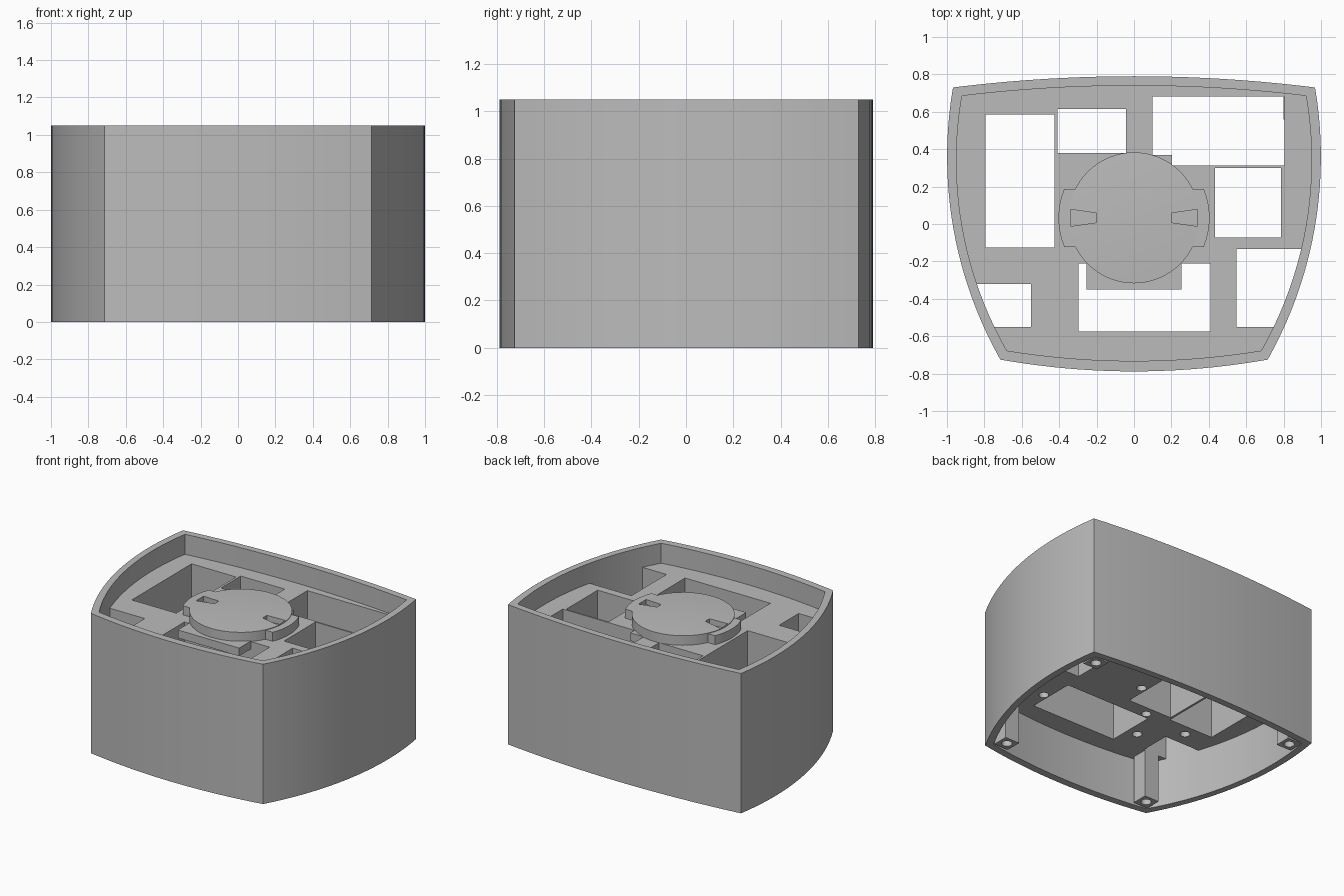
import bpy, bmesh, math
from mathutils import Vector

cube = bpy.data.objects.get("Cube")
if cube:
    bpy.data.objects.remove(cube, do_unlink=True)

grey = bpy.data.materials.new("light_grey")
grey.use_nodes = True
COLOUR = (0.5, 0.5, 0.5, 1)
grey.diffuse_color = COLOUR
grey.node_tree.nodes["Principled BSDF"].inputs["Base Color"].default_value = COLOUR

HEIGHT, DECK, UNDER = 1.05, 0.90, 0.36


def prism(name, points, z0, z1):
    """Extrude a plan outline from z0 to z1."""
    bm = bmesh.new()
    face = bm.faces.new([bm.verts.new((x, y, z0)) for x, y in points])
    top = bmesh.ops.extrude_face_region(bm, geom=[face])["geom"]
    moved = [v for v in top if isinstance(v, bmesh.types.BMVert)]
    bmesh.ops.translate(bm, verts=moved, vec=(0, 0, z1 - z0))
    bmesh.ops.recalc_face_normals(bm, faces=bm.faces)
    mesh = bpy.data.meshes.new(name)
    bm.to_mesh(mesh)
    bm.free()
    mesh.materials.append(grey)
    obj = bpy.data.objects.new(name, mesh)
    bpy.context.collection.objects.link(obj)
    return obj


def box(name, x0, x1, y0, y1, z0, z1):
    return prism(name, [(x0, y0), (x1, y0), (x1, y1), (x0, y1)], z0, z1)


def circle(x, y, r, n=24):
    return [(x + r * math.cos(math.tau * i / n), y + r * math.sin(math.tau * i / n))
            for i in range(n)]


def combine(obj, other, mode="DIFFERENCE"):
    """Apply a boolean and drop the tool object."""
    mod = obj.modifiers.new("cut", "BOOLEAN")
    mod.operation, mod.solver, mod.object = mode, "EXACT", other
    bpy.context.view_layer.objects.active = obj
    bpy.ops.object.modifier_apply(modifier=mod.name)
    bpy.data.objects.remove(other, do_unlink=True)


def smooth(obj):
    bpy.ops.object.select_all(action="DESELECT")
    obj.select_set(True)
    bpy.context.view_layer.objects.active = obj
    bpy.ops.object.shade_smooth_by_angle(angle=math.radians(25))


def bowed_outline(corners, bulges, steps=20):
    """Join corners, given counter-clockwise, with shallow circular arcs."""
    points = []
    for i, bulge in enumerate(bulges):
        a, b = Vector(corners[i]), Vector(corners[(i + 1) % len(corners)])
        chord = b - a
        out = Vector((chord.y, -chord.x)).normalized()
        half = chord.length / 2
        radius = (half * half + bulge * bulge) / (2 * bulge)
        for k in range(steps):
            t = 2 * k / steps - 1
            lift = math.sqrt(radius ** 2 - (t * half) ** 2) - (radius - bulge)
            p = a + chord * (t + 1) / 2 + out * lift
            points.append((p.x, p.y))
    return points


# Housing shell and its two open cavities
outer = bowed_outline([(-.715, -.725), (.715, -.725), (.968, .73), (-.968, .73)],
                      [.063, .127, .06, .127])
inner = bowed_outline([(-.68, -.677), (.68, -.677), (.92, .685), (-.92, .685)],
                      [.055, .12, .055, .12])
housing = prism("housing", outer, 0, HEIGHT)
combine(housing, prism("upper_cavity", inner, DECK, HEIGHT + .1))
combine(housing, prism("lower_cavity", inner, -.1, UNDER))

# Compartment openings through the deck, limited by the wall
openings = [
    (-.795, -.425, -.125, .585), (-.408, -.042, .38, .615),
    (.098, .805, .312, .683), (.433, .785, -.073, .30),
    (.547, 1.0, -.55, -.133), (-1.0, -.55, -.55, -.32),
    (-.298, .41, -.575, -.21),
]
for x0, x1, y0, y1 in openings:
    cutter = box("opening", x0, x1, y0, y1, .2, .95)
    combine(cutter, prism("wall_limit", inner, .1, 1), "INTERSECT")
    combine(housing, cutter)

# Covered pocket beneath the dial
combine(housing, box("pocket", -.408, -.042, -.1, .4, .2, .84))

# Blind screw holes on the underside
for x, y in [(.45, -.42), (0, .08), (-.25, -.17), (-.38, -.42), (-.63, -.21)]:
    combine(housing, prism("screw_hole", circle(x, y, .034), .2, .55))
smooth(housing)

# Corner screw posts
for side, label in ((1, "left"), (-1, "right")):
    for x, y, end in ((.62, -.61, "front"), (.86, .62, "back")):
        px, h = side * x, .06
        post = box(f"{end}_{label}_post", px - h, px + h, y - h, y + h, 0, UNDER + .01)
        combine(post, prism("post_hole", circle(px, y, .036), -.1, .25))
        smooth(post)

# Ledges reaching over the openings
box("front_ledge", -.255, .255, -.35, -.15, .845, DECK + .005)
box("back_ledge", -.03, .203, .2, .37, .845, DECK + .005)

# Dial with a shallow conical top and two side tabs
CY = .033
bm = bmesh.new()
rings = [[bm.verts.new((x, y, z)) for x, y in circle(0, CY, .35, 64)] for z in (.895, .972)]
tip = bm.verts.new((0, CY, .992))
bm.faces.new(list(reversed(rings[0])))
for i in range(64):
    j = (i + 1) % 64
    bm.faces.new((rings[0][i], rings[0][j], rings[1][j], rings[1][i]))
    bm.faces.new((rings[1][i], rings[1][j], tip))
mesh = bpy.data.meshes.new("dial")
bm.to_mesh(mesh)
bm.free()
mesh.materials.append(grey)
dial = bpy.data.objects.new("dial", mesh)
bpy.context.collection.objects.link(dial)
tabs = prism("tabs", circle(0, CY, .404, 64), .895, .968)
combine(tabs, box("tab_limit", -.5, .5, CY - .155, CY + .155, .8, 1.1), "INTERSECT")
combine(dial, tabs, "UNION")

# Tapered finger slots in the dial
for s in (1, -1):
    slot = [(s * .2, CY - .025), (s * .34, CY - .045), (s * .34, CY + .045), (s * .2, CY + .025)]
    combine(dial, prism("finger_slot", slot, .935, 1.1))
smooth(dial)
